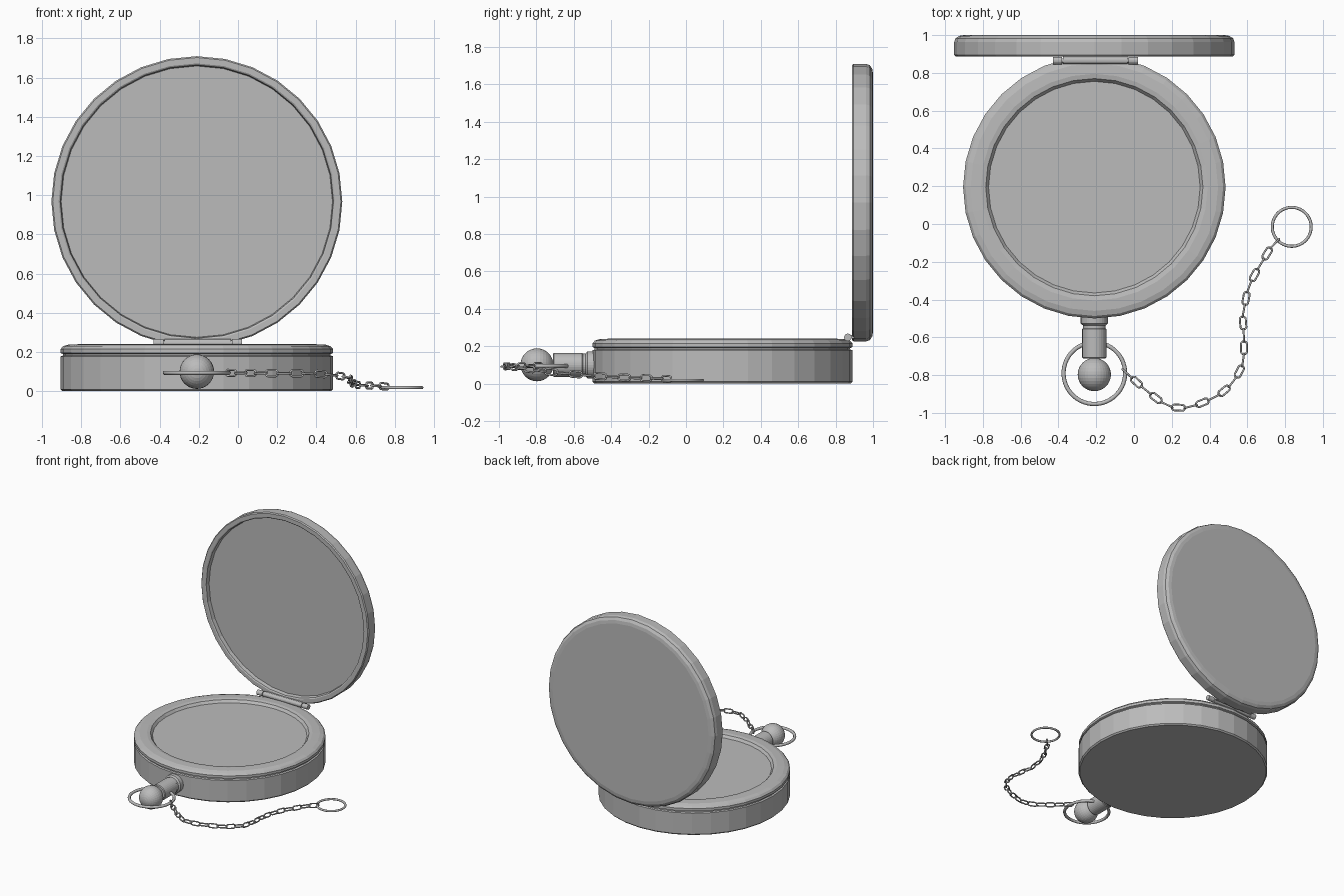
import bpy, bmesh, math
from mathutils import Matrix, Vector

if "Cube" in bpy.data.objects:
    bpy.data.objects.remove(bpy.data.objects["Cube"])

metal = bpy.data.materials.new("grey_metal")
metal.diffuse_color = (0.5, 0.5, 0.5, 1)
metal.use_nodes = True
metal.node_tree.nodes["Principled BSDF"].inputs["Base Color"].default_value = metal.diffuse_color
CX, CY = -0.21, 0.195          # centre of the case
TO_BACK = Matrix.Rotation(-math.pi / 2, 4, 'X')
TO_FRONT = Matrix.Rotation(math.pi / 2, 4, 'X')
TO_RIGHT = Matrix.Rotation(math.pi / 2, 4, 'Y')


def add_object(name, mesh, matrix):
    if not mesh.materials:
        mesh.materials.append(metal)
    obj = bpy.data.objects.new(name, mesh)
    obj.matrix_world = matrix
    bpy.context.collection.objects.link(obj)
    return obj


def finish(name, bm, matrix, smooth=False):
    bmesh.ops.recalc_face_normals(bm, faces=bm.faces)
    for f in bm.faces:
        f.smooth = smooth
    mesh = bpy.data.meshes.new(name)
    bm.to_mesh(mesh)
    bm.free()
    return add_object(name, mesh, matrix)


def lathe(name, profile, location, rotation=Matrix.Identity(4), segments=32):
    """Turn (radius, height) points around local z and cap both ends."""
    bm = bmesh.new()
    rings = []
    for r, h in profile:
        rings.append([bm.verts.new((r * math.cos(a), r * math.sin(a), h))
                      for a in (2 * math.pi * i / segments for i in range(segments))])
    for low, high in zip(rings, rings[1:]):
        for i in range(segments):
            j = (i + 1) % segments
            bm.faces.new((low[i], low[j], high[j], high[i]))
    bm.faces.new(rings[0])
    bm.faces.new(rings[-1])
    return finish(name, bm, Matrix.Translation(location) @ rotation)


def torus_bmesh(major, minor, segments, sides, stretch=0.0):
    """Ring around local z; stretch pulls its halves apart along x."""
    bm = bmesh.new()
    rings = []
    for i in range(segments):
        a = 2 * math.pi * (i + 0.5) / segments
        shift = math.copysign(stretch, math.cos(a))
        ring = []
        for k in range(sides):
            b = 2 * math.pi * k / sides
            r = major + minor * math.cos(b)
            ring.append(bm.verts.new((r * math.cos(a) + shift, r * math.sin(a),
                                      minor * math.sin(b))))
        rings.append(ring)
    for i in range(segments):
        p, q = rings[i], rings[(i + 1) % segments]
        for k in range(sides):
            m = (k + 1) % sides
            bm.faces.new((p[k], q[k], q[m], p[m]))
    return bm


# Round case with groove, raised bezel and recessed dial
lathe("case", [(0.685, 0), (0.695, 0.01), (0.695, 0.178), (0.683, 0.182),
               (0.683, 0.19), (0.695, 0.195), (0.695, 0.215), (0.682, 0.23),
               (0.655, 0.238), (0.60, 0.24), (0.575, 0.235), (0.56, 0.215)],
      (CX, CY, 0))

# Upright lid, hollow towards the front
lathe("lid", [(0.692, 0.035), (0.697, 0.005), (0.705, 0), (0.735, 0), (0.742, 0.008),
              (0.742, 0.075), (0.735, 0.095), (0.715, 0.108), (0.69, 0.112)],
      (CX, 0.888, 0.967), TO_BACK)

# Hinge barrels, pin and connecting leaf
for side, x in (("left", -0.43), ("right", -0.03)):
    lathe(f"hinge_barrel_{side}", [(0.02, 0), (0.02, 0.05)], (x, 0.865, 0.247), TO_RIGHT, 16)
lathe("hinge_barrel_middle", [(0.019, 0), (0.019, 0.34)], (-0.375, 0.865, 0.247), TO_RIGHT, 16)
lathe("hinge_pin", [(0.012, 0), (0.012, 0.44)], (-0.425, 0.865, 0.247), TO_RIGHT, 12)
bm = bmesh.new()
bmesh.ops.create_cube(bm, size=1, matrix=Matrix.Diagonal((0.34, 0.035, 0.02, 1)))
finish("hinge_leaf", bm, Matrix.Translation((-0.205, 0.883, 0.25)))

# Stem with collar, and ball crown
lathe("stem", [(0.072, 0), (0.072, 0.05), (0.06, 0.06), (0.06, 0.075), (0.064, 0.08),
               (0.064, 0.23), (0.058, 0.235)], (CX, -0.477, 0.1), TO_FRONT)
bm = bmesh.new()
bmesh.ops.create_uvsphere(bm, u_segments=32, v_segments=16, radius=0.088)
finish("crown_ball", bm, Matrix.Translation((CX, -0.797, 0.1)) @ TO_FRONT)

# Bow ring round the crown and ring at the end of the chain
finish("bow_ring", torus_bmesh(0.163, 0.011, 48, 10),
       Matrix.Translation((CX, -0.79, 0.094)), True)
finish("end_ring", torus_bmesh(0.103, 0.008, 48, 10),
       Matrix.Translation((0.835, -0.015, 0.018)), True)

# Chain path
path = [Vector(p) for p in (
    (-0.06, -0.77, 0.094), (0.05, -0.87, 0.093), (0.14, -0.94, 0.092),
    (0.20, -0.97, 0.092), (0.29, -0.975, 0.092), (0.39, -0.935, 0.090),
    (0.48, -0.89, 0.084), (0.54, -0.815, 0.075), (0.582, -0.735, 0.063),
    (0.582, -0.57, 0.048), (0.573, -0.50, 0.042), (0.605, -0.33, 0.032),
    (0.66, -0.23, 0.029), (0.72, -0.13, 0.027), (0.768, -0.08, 0.023))]
lengths = [(b - a).length for a, b in zip(path, path[1:])]


def along(distance):
    for a, b, length in zip(path, path[1:], lengths):
        if distance <= length:
            return a.lerp(b, distance / length)
        distance -= length
    return path[-1].copy()


# Links alternate between lying flat and standing on edge
link_mesh = bpy.data.meshes.new("chain_link")
bm = torus_bmesh(0.016, 0.0052, 16, 8, 0.019)
for f in bm.faces:
    f.smooth = True
bmesh.ops.recalc_face_normals(bm, faces=bm.faces)
bm.to_mesh(link_mesh)
bm.free()
COUNT = 23
step = sum(lengths) / COUNT
for i in range(COUNT):
    a, b = along(i * step), along((i + 1) * step)
    x_axis = (b - a).normalized()
    y_axis = Vector((0, 0, 1)).cross(x_axis).normalized()
    z_axis = x_axis.cross(y_axis)
    turn = Matrix((x_axis, y_axis, z_axis)).transposed().to_4x4()
    roll = Matrix.Rotation(math.radians(8 if i % 2 else 90), 4, 'X')
    add_object(f"chain_link_{i + 1}", link_mesh,
               Matrix.Translation((a + b) / 2) @ turn @ roll)
